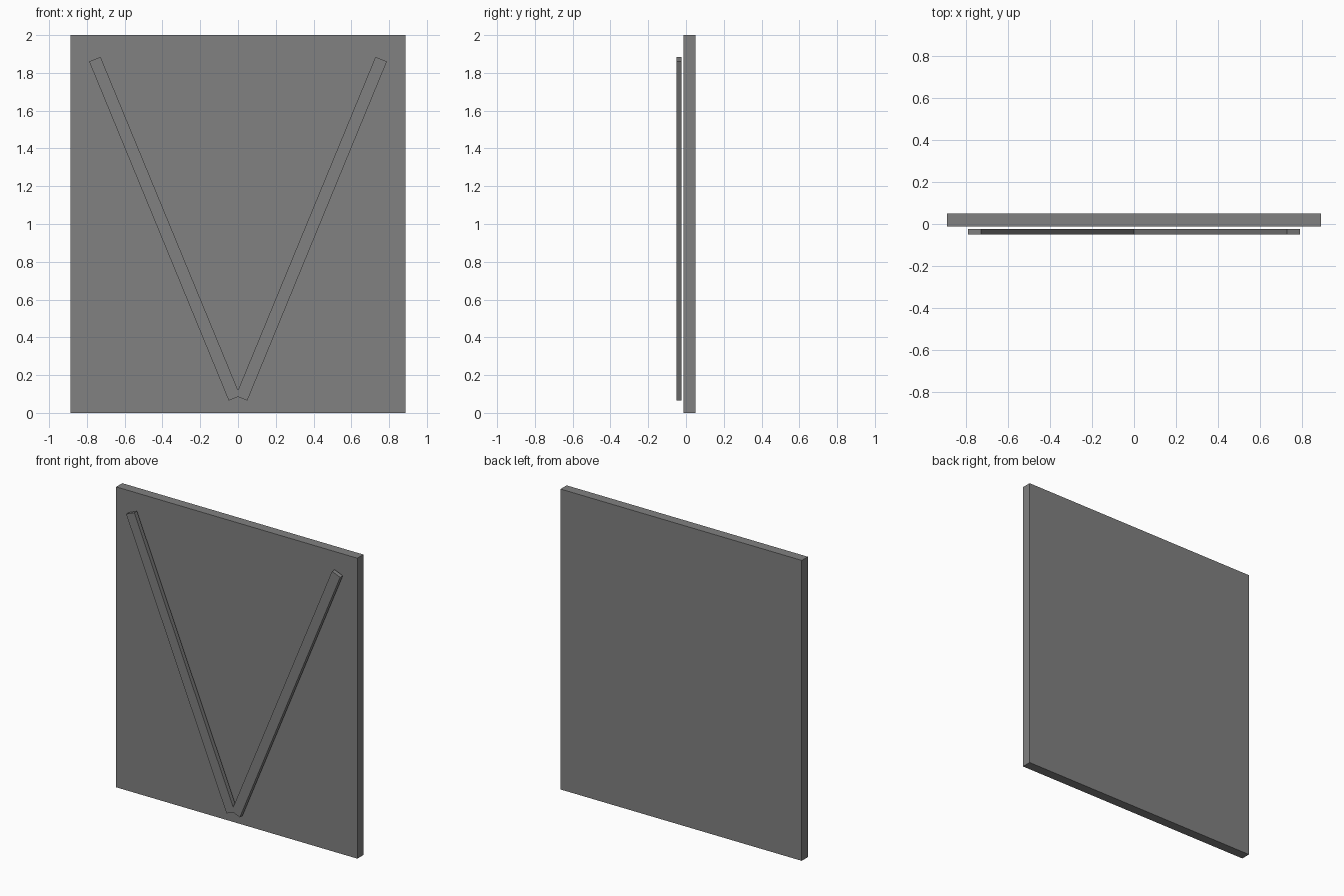
import bpy
import bmesh
from mathutils import Vector

cube = bpy.data.objects.get("Cube")
if cube:
    bpy.data.objects.remove(cube, do_unlink=True)

GREY = (0.22, 0.22, 0.22, 1.0)
grey = bpy.data.materials.new("mid grey")
grey.use_nodes = True
grey.diffuse_color = GREY
grey.node_tree.nodes["Principled BSDF"].inputs["Base Color"].default_value = GREY


def extruded(name, outline, y_front, y_back):
    """Extrude an x-z outline from y_front to y_back."""
    bm = bmesh.new()
    face = bm.faces.new([bm.verts.new((x, y_front, z)) for x, z in outline])
    geom = bmesh.ops.extrude_face_region(bm, geom=[face])["geom"]
    verts = [v for v in geom if isinstance(v, bmesh.types.BMVert)]
    bmesh.ops.translate(bm, verts=verts, vec=Vector((0, y_back - y_front, 0)))
    bmesh.ops.recalc_face_normals(bm, faces=bm.faces)
    mesh = bpy.data.meshes.new(name)
    bm.to_mesh(mesh)
    bm.free()
    mesh.materials.append(grey)
    obj = bpy.data.objects.new(name, mesh)
    bpy.context.collection.objects.link(obj)
    return obj


# Upright backing panel
W, H = 0.888, 2.0
extruded("panel", [(-W, 0), (W, 0), (W, H), (-W, H)], -0.013, 0.051)

# Raised pair of slanted bars, mirrored about the centre and floating in front
half = [(0.049, 0.065), (0.788, 1.86), (0.728, 1.885)]
mirrored = [(-x, z) for x, z in reversed(half)]
extruded("slanted_bars", [(0, 0.085)] + half + [(0, 0.12)] + mirrored, -0.051, -0.023)
